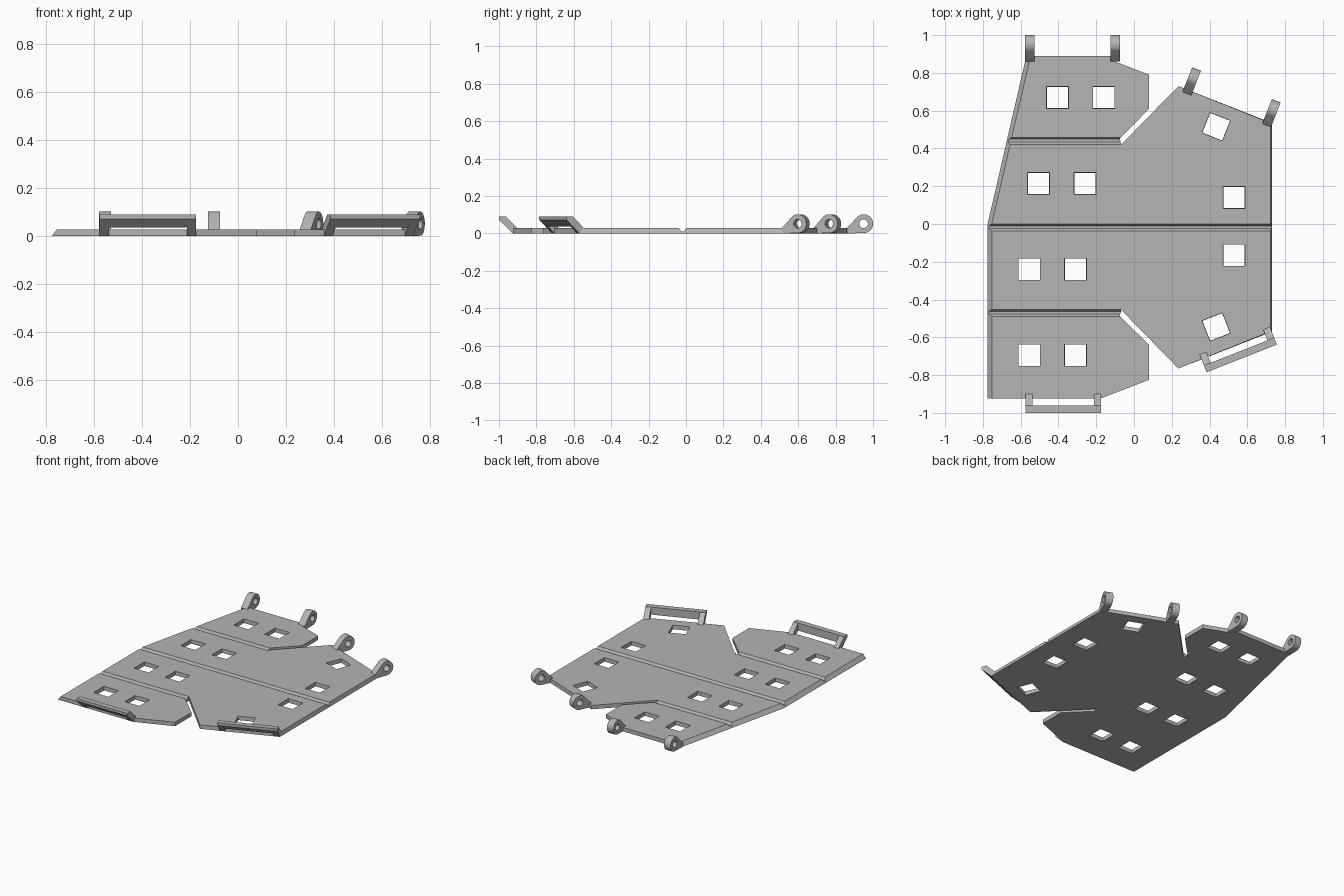
import bpy, bmesh
from math import radians, sin, cos, tau
from mathutils import Matrix, Vector

cube = bpy.data.objects.get("Cube")
if cube:
    bpy.data.objects.remove(cube, do_unlink=True)

grey = bpy.data.materials.new("plain grey")
grey.use_nodes = True
grey.diffuse_color = (0.46, 0.46, 0.46, 1)
grey.node_tree.nodes["Principled BSDF"].inputs["Base Color"].default_value = grey.diffuse_color

THICK = 0.028
TURN = radians(21.5)


def add_object(name, bm):
    bmesh.ops.recalc_face_normals(bm, faces=bm.faces)
    mesh = bpy.data.meshes.new(name)
    bm.to_mesh(mesh)
    bm.free()
    mesh.materials.append(grey)
    ob = bpy.data.objects.new(name, mesh)
    bpy.context.collection.objects.link(ob)
    return ob


def prism(name, profile, x0, x1, loc=(0, 0), angle=0):
    """Side profile in (y, z), extruded along x, then turned and placed."""
    bm = bmesh.new()
    face = bm.faces.new([bm.verts.new((x0, y, z)) for y, z in profile])
    ext = bmesh.ops.extrude_face_region(bm, geom=[face])["geom"]
    bmesh.ops.translate(bm, vec=(x1 - x0, 0, 0),
                        verts=[v for v in ext if isinstance(v, bmesh.types.BMVert)])
    bm.transform(Matrix.Translation((*loc, 0)) @ Matrix.Rotation(angle, 4, 'Z'))
    return add_object(name, bm)


def cut(ob, cutter):
    cutter.hide_render = True
    mod = ob.modifiers.new("cut", 'BOOLEAN')
    mod.operation = 'DIFFERENCE'
    mod.solver = 'EXACT'
    mod.object = cutter
    bpy.context.view_layer.objects.active = ob
    bpy.ops.object.modifier_apply(modifier=mod.name)
    bpy.data.objects.remove(cutter, do_unlink=True)


# Plate outline with two diagonal slots; the side edges lean inward at the top
outline = [(-0.775, -0.925), (-0.18, -0.925), (0.08, -0.825), (0.08, -0.64),
           (-0.075, -0.488), (-0.068, -0.455), (0.235, -0.765), (0.73, -0.57),
           (0.73, 0.535), (0.235, 0.73), (-0.068, 0.42), (-0.075, 0.453),
           (0.08, 0.61), (0.08, 0.79), (-0.1, 0.86), (-0.1, 0.89),
           (-0.57, 0.89), (-0.775, 0)]
bm = bmesh.new()
base = bm.faces.new([bm.verts.new((x, y, 0)) for x, y in outline])
ext = bmesh.ops.extrude_face_region(bm, geom=[base])["geom"]
for v in ext:
    if isinstance(v, bmesh.types.BMVert):
        v.co.z = THICK
        if v.co.x < -0.5:
            v.co.x += 0.022
        elif v.co.x > 0.7:
            v.co.x -= 0.008
plate = add_object("plate", bm)

# Fold grooves
groove = [(0.003, THICK + 0.01), (0, THICK), (-0.01, 0.01),
          (-0.025, 0.01), (-0.038, THICK), (-0.04, THICK + 0.01)]
for y, x_end in ((0, 0.9), (0.459, -0.07), (-0.452, -0.07)):
    cut(plate, prism("groove_cutter", groove, -0.9, x_end, (0, y)))

# Square windows, slightly wider at the top
windows = [(-0.405, 0.67, 0), (-0.16, 0.67, 0), (-0.505, 0.215, 0), (-0.26, 0.215, 0),
           (-0.555, -0.24, 0), (-0.31, -0.24, 0), (-0.555, -0.695, 0), (-0.31, -0.695, 0),
           (0.53, 0.14, 0), (0.53, -0.165, 0), (0.435, 0.515, -TURN), (0.435, -0.545, TURN)]
for x, y, angle in windows:
    bm = bmesh.new()
    bmesh.ops.create_cube(bm, size=0.12)
    for v in bm.verts:
        if v.co.z < 0:
            v.co.xy *= 0.9
    bm.transform(Matrix.Translation((x, y, THICK / 2)) @ Matrix.Rotation(angle, 4, 'Z'))
    cut(plate, add_object("window_cutter", bm))


# Hinge eyelets along the back edges
def circle(r, start, end, n):
    steps = [start + (end - start) * i / n for i in range(n + 1)]
    return [(0.09 + r * cos(a), 0.052 + r * sin(a)) for a in steps]


eyelet = [(0, 0), (0, THICK)] + circle(0.05, radians(130), radians(-90), 20)
hole = circle(0.023, 0, tau, 20)[:-1]
for i, (x, y, angle) in enumerate([(-0.552, 0.86, 0), (-0.1, 0.86, 0),
                                   (0.28, 0.69, -TURN), (0.702, 0.522, -TURN)]):
    ob = prism(f"eyelet_{i + 1}", eyelet, -0.025, 0.025, (x, y), angle)
    cut(ob, prism("hole_cutter", hole, -0.1, 0.1, (x, y), angle))
    bpy.ops.object.select_all(action='DESELECT')
    ob.select_set(True)
    bpy.context.view_layer.objects.active = ob
    bpy.ops.object.shade_smooth_by_angle(angle=radians(35))

# Raised loops along the front edges: two sloping arms and a cross bar
arm = [(0.025, 0), (0, 0), (-0.075, 0.072), (-0.075, 0.09), (-0.038, 0.09), (0.025, THICK)]
bar = [(-0.075, 0.072), (-0.075, 0.09), (-0.036, 0.09), (-0.036, 0.036)]
for side, loc, angle in (("right", (-0.375, -0.925), 0), ("left", (0.543, -0.642), TURN)):
    prism(f"loop_bar_{side}", bar, -0.2, 0.2, loc, angle)
    for i, x in enumerate((-0.2, 0.162)):
        prism(f"loop_arm_{side}_{i + 1}", arm, x, x + 0.038, loc, angle)
